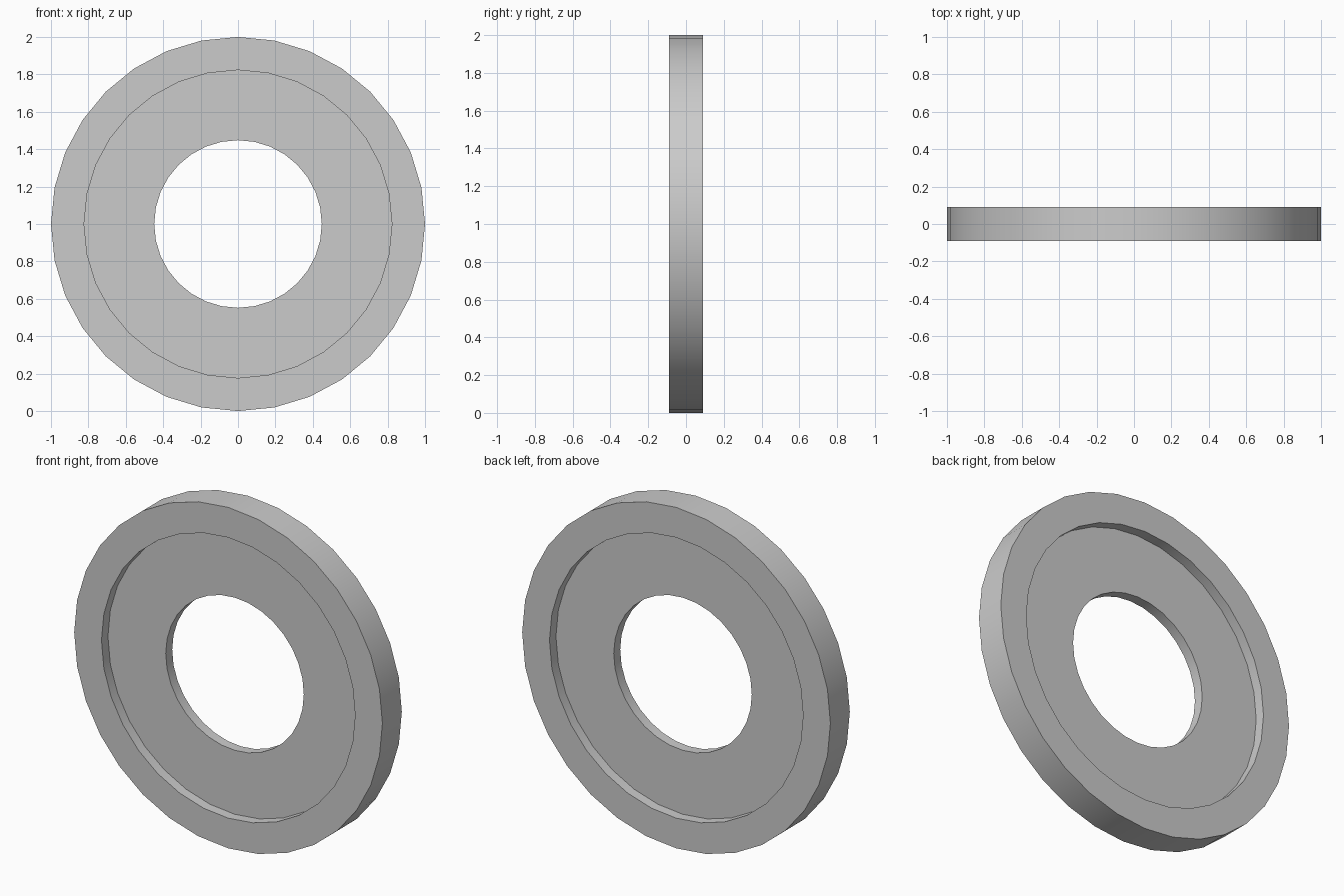
import bpy, bmesh, math

if "Cube" in bpy.data.objects:
    bpy.data.objects.remove(bpy.data.objects["Cube"])

SIDES = 32
HALF = 0.09      # half thickness of the rim
WEB = 0.03       # half thickness of the recessed web
R_OUT, R_REC, R_HOLE = 1.0, 0.823, 0.448

# Closed cross-section (radius, y): thick rim plus thin web, recessed both sides
profile = [(R_OUT, -HALF), (R_OUT, HALF), (R_REC, HALF), (R_REC, WEB),
           (R_HOLE, WEB), (R_HOLE, -WEB), (R_REC, -WEB), (R_REC, -HALF)]

# Revolve the section around the y axis
bm = bmesh.new()
rings = []
for i in range(SIDES):
    a = 2 * math.pi * i / SIDES
    rings.append([bm.verts.new((r * math.cos(a), y, 1 + r * math.sin(a)))
                  for r, y in profile])
n = len(profile)
for i in range(SIDES):
    a, b = rings[i], rings[(i + 1) % SIDES]
    for j in range(n):
        k = (j + 1) % n
        bm.faces.new((a[j], a[k], b[k], b[j]))
bmesh.ops.recalc_face_normals(bm, faces=bm.faces)

mesh = bpy.data.meshes.new("recessed_ring")
bm.to_mesh(mesh)
bm.free()
ring = bpy.data.objects.new("recessed_ring", mesh)
bpy.context.collection.objects.link(ring)

# Smooth round walls, crisp rims
bpy.context.view_layer.objects.active = ring
ring.select_set(True)
bpy.ops.object.shade_smooth_by_angle(angle=math.radians(30))
